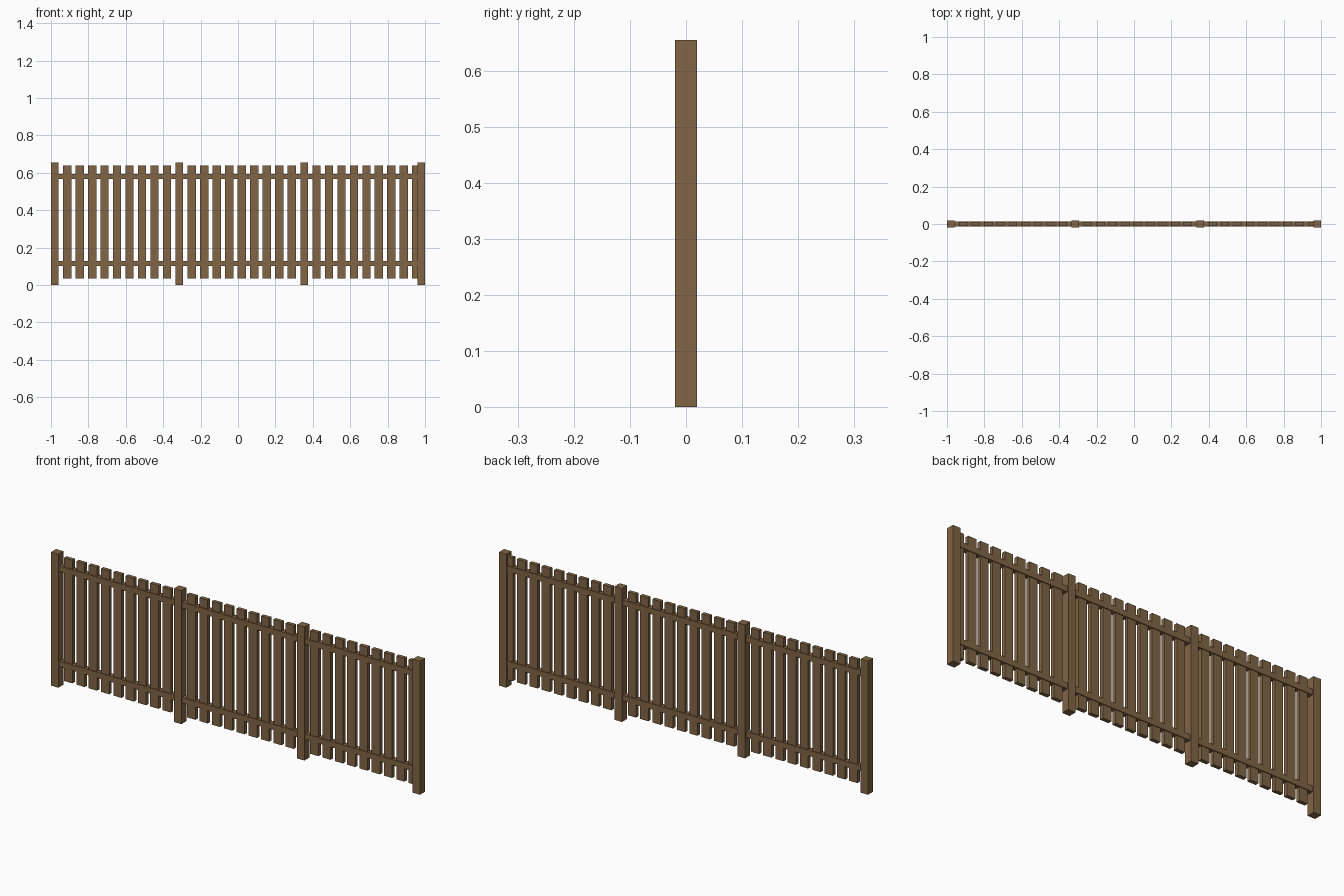
import bpy

if "Cube" in bpy.data.objects:
    bpy.data.objects.remove(bpy.data.objects["Cube"])

wood = bpy.data.materials.new("brown_wood")
wood.diffuse_color = (0.22, 0.13, 0.06, 1)
wood.use_nodes = True
wood.node_tree.nodes["Principled BSDF"].inputs["Base Color"].default_value = wood.diffuse_color


def box(name, x, z0, z1, width, depth):
    bpy.ops.mesh.primitive_cube_add(size=1, location=(x, 0, (z0 + z1) / 2))
    ob = bpy.context.object
    ob.name = name
    ob.scale = (width, depth, z1 - z0)
    bpy.ops.object.transform_apply(location=False, rotation=False, scale=True)
    ob.data.materials.append(wood)
    return ob


PITCH = 2 / 30
START = -0.98

# posts every ten pitches, pickets in between
for i in range(30):
    x = START + i * PITCH
    if i % 10 == 0:
        box("post", x, 0, 0.654, 0.04, 0.039)
    else:
        box("picket", x, 0.036, 0.64, 0.0445, 0.019)

# closing post at the right end
box("end_post", 0.98, 0, 0.654, 0.04, 0.039)

# horizontal rails, slightly thicker than the pickets
box("lower_rail", 0, 0.101, 0.129, 1.96, 0.027)
box("upper_rail", 0, 0.567, 0.595, 1.96, 0.027)
